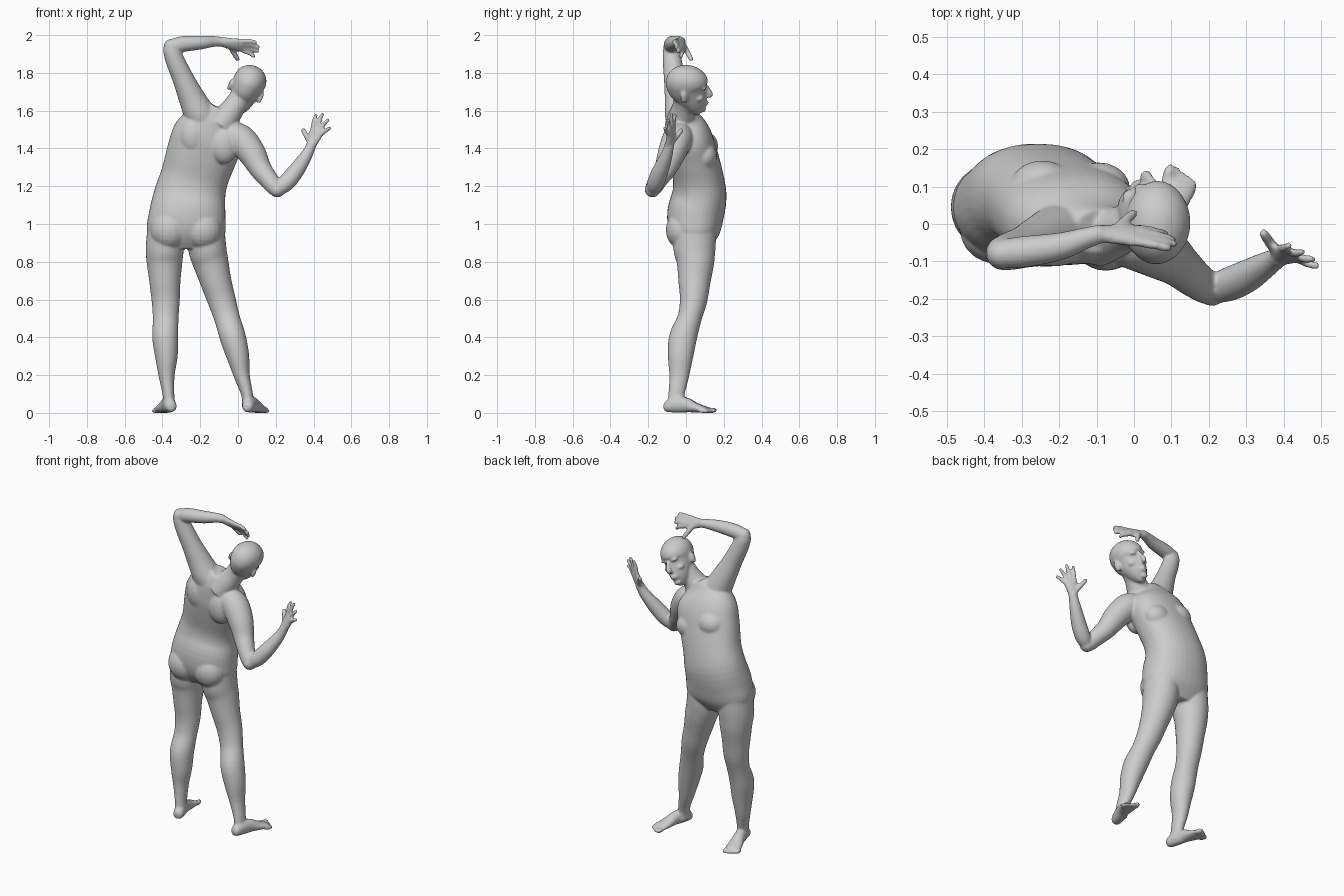
import bpy, bmesh, math
from mathutils import Vector, Matrix

bm = bmesh.new()
I = Matrix.Identity(4)


def catmull(rows, n=4):
    """Smooth rows of numbers with a Catmull-Rom spline."""
    out = []
    for i in range(len(rows) - 1):
        p = [rows[max(i - 1, 0)], rows[i], rows[i + 1], rows[min(i + 2, len(rows) - 1)]]
        for k in range(n):
            t = k / n
            out.append([0.5 * (2 * b + (c - a) * t + (2 * a - 5 * b + 4 * c - d) * t * t
                        + (3 * b - a - 3 * c + d) * t ** 3) for a, b, c, d in zip(*p)])
    return out + [list(rows[-1])]


def loft(rows, side=(1, 0, 0), mat=I, seg=24, power=1.0):
    """Elliptic tube through rows (x, y, z, half width, half depth)."""
    rows = catmull([r if len(r) == 5 else (*r, r[3]) for r in rows])
    pts = [Vector(r[:3]) for r in rows]
    rings = []
    for i, r in enumerate(rows):
        t = (pts[min(i + 1, len(pts) - 1)] - pts[max(i - 1, 0)]).normalized()
        s = Vector(side)
        a = (s - t * s.dot(t)).normalized()
        b = t.cross(a)
        ring = []
        for k in range(seg):
            c, d = math.cos(2 * math.pi * k / seg), math.sin(2 * math.pi * k / seg)
            c = math.copysign(abs(c) ** power, c)
            d = math.copysign(abs(d) ** power, d)
            ring.append(bm.verts.new(mat @ (pts[i] + a * c * r[3] + b * d * r[4])))
        rings.append(ring)
    for p, q in zip(rings, rings[1:]):
        for k in range(seg):
            j = (k + 1) % seg
            bm.faces.new((p[k], p[j], q[j], q[k]))
    bm.faces.new(rings[0][::-1])
    bm.faces.new(rings[-1])


def ball(loc, radii, mat=I, rot=I):
    bmesh.ops.create_uvsphere(bm, u_segments=20, v_segments=12, radius=1,
                              matrix=mat @ Matrix.Translation(loc) @ rot @ Matrix.Diagonal((*radii, 1)))


def finger(base, tip, r=0.0125, bend=(0, 0, 0)):
    a, b = Vector(base), Vector(tip)
    m = a.lerp(b, 0.5) + Vector(bend)
    side = (0.3, 0.9, 0.2)
    loft([(*(a - (b - a) * 0.25), r), (*a, r), (*m, r * 0.95), (*a.lerp(b, 0.92), r * 0.8),
          (*b, r * 0.4)], side, seg=10)


# torso, bent sideways
loft([(-.272, .045, .87, .14, .08), (-.275, .045, .95, .205, .132), (-.268, .05, 1.05, .203, .15),
      (-.255, .07, 1.15, .19, .145), (-.23, .064, 1.25, .179, .134), (-.192, .036, 1.37, .187, .13),
      (-.155, .01, 1.47, .188, .122), (-.122, -.015, 1.55, .145, .092), (-.09, -.02, 1.61, .075, .06)],
     seg=36, power=0.9)
# buttocks and chest
for x in (-.365, -.185):
    ball((x, -.015, .97), (.1, .092, .105))
ball((-.245, .1, 1.415), (.085, .07, .075))
ball((-.095, .095, 1.36), (.085, .07, .075))
# shoulder blades
ball((-.235, -.06, 1.47), (.075, .055, .1))
ball((-.075, -.07, 1.42), (.075, .055, .1))

# legs: z, y, half width, half depth, left x, right x
leg = [(.97, .045, .1, .115, -.38, -.17), (.87, .045, .101, .112, -.388, -.162),
       (.8, .05, .095, .1, -.389, -.145), (.7, .045, .083, .086, -.387, -.118),
       (.6, .04, .075, .073, -.383, -.087), (.5, .018, .068, .064, -.383, -.057),
       (.4, -.016, .069, .074, -.385, -.027), (.3, -.029, .06, .067, -.379, 0),
       (.2, -.036, .043, .053, -.378, .02), (.1, -.05, .031, .043, -.368, .048),
       (.03, -.055, .033, .045, -.362, .053)]
for col in (4, 5):
    loft([(r[col], r[1], r[0], r[2], r[3]) for r in leg])

# feet with toes, in foot space: y runs from heel to toe
for x, turn, s in ((-.35, .24, 1), (.045, -.32, -1)):
    m = Matrix.Translation((x, -.115, 0)) @ Matrix.Rotation(turn, 4, 'Z')
    loft([(0, 0, .032, .018, .018), (0, .015, .034, .03, .03), (0, .06, .045, .033, .043),
          (0, .12, .043, .034, .04), (0, .17, .03, .042, .027), (0, .22, .02, .047, .018),
          (0, .24, .017, .045, .014)], mat=m)
    for i in range(5):
        r = .015 if i == 0 else .0105
        ball((s * (.034 - i * .0185), .25 - .007 * max(i - 1, 0), r), (r, .03, r), m)

# neck
loft([(-.1, -.03, 1.52, .085), (-.055, -.022, 1.575, .07), (-.015, -.01, 1.63, .06),
      (.035, 0, 1.7, .06)], (0, 1, 0))

# head, in head space with ears at the origin
H = Matrix.Translation((.042, 0, 1.71)) @ Matrix.Rotation(math.radians(24), 4, 'Y')
loft([(0, .078, -.127, .018, .016), (0, .065, -.115, .036, .036), (0, .052, -.09, .053, .058),
      (0, .038, -.055, .065, .075), (0, .022, -.02, .073, .09), (0, .008, .015, .081, .105),
      (0, .004, .045, .087, .112), (0, .001, .08, .083, .103), (0, 0, .11, .065, .08),
      (0, 0, .13, .037, .046), (0, 0, .137, .014, .018)], mat=H, seg=32)
loft([(0, .108, .025, .009, .012), (0, .118, .0, .011, .014), (0, .127, -.025, .016, .017),
      (0, .117, -.037, .014, .01)], mat=H, seg=12)
ball((0, .104, -.068), (.026, .016, .009), H)
ball((0, .101, -.082), (.022, .014, .008), H)
ball((0, .09, -.11), (.023, .016, .016), H)
for s in (-1, 1):
    ball((s * .087, -.01, -.005), (.011, .02, .034), H, Matrix.Rotation(s * .3, 4, 'Z'))
    ball((s * .034, .095, .028), (.026, .016, .008), H)
    ball((s * .044, .07, -.025), (.025, .024, .018), H)

# raised arm
loft([(-.14, -.02, 1.5, .07), (-.2, -.03, 1.58, .082), (-.245, -.043, 1.67, .07),
      (-.29, -.06, 1.77, .057), (-.33, -.072, 1.86, .051), (-.352, -.078, 1.92, .045),
      (-.36, -.08, 1.945, .036)], (0, 1, 0))
ball((-.352, -.08, 1.94), (.042, .04, .042))
loft([(-.365, -.08, 1.935, .036), (-.3, -.075, 1.953, .042), (-.2, -.06, 1.962, .037),
      (-.13, -.038, 1.968, .029), (-.085, -.025, 1.967, .025)], (0, 1, 0))
loft([(-.095, -.026, 1.967, .025, .022), (-.04, -.028, 1.956, .036, .02),
      (0, -.03, 1.949, .042, .017), (.03, -.033, 1.944, .038, .013)], (.01, .035, -.048))
for base, tip in (((.03, -.015, 1.918), (.09, -.028, 1.885)), ((.035, -.025, 1.937), (.112, -.043, 1.912)),
                  ((.03, -.04, 1.955), (.116, -.055, 1.936)), ((.02, -.05, 1.97), (.1, -.066, 1.964))):
    finger(base, tip, bend=(.003, 0, .003))
finger((-.035, -.003, 1.93), (.002, .032, 1.866), .015)

# lowered arm
loft([(-.06, -.03, 1.475, .07), (.01, -.045, 1.452, .08), (.072, -.075, 1.378, .074),
      (.117, -.108, 1.297, .06), (.16, -.145, 1.24, .051), (.198, -.172, 1.192, .044),
      (.212, -.18, 1.175, .034)], (0, 1, 0))
ball((.208, -.177, 1.184), (.042, .042, .042))
loft([(.198, -.18, 1.178, .034), (.25, -.162, 1.215, .045), (.3, -.14, 1.273, .044),
      (.35, -.11, 1.345, .035), (.378, -.094, 1.395, .028), (.39, -.087, 1.425, .026)], (0, 1, 0))
loft([(.386, -.09, 1.415, .026, .021), (.4, -.083, 1.45, .035, .02),
      (.412, -.08, 1.48, .041, .017), (.419, -.08, 1.503, .036, .013)], (.05, -.03, -.03))
for base, tip in (((.395, -.065, 1.505), (.414, -.057, 1.585)), ((.415, -.075, 1.508), (.451, -.075, 1.59)),
                  ((.432, -.085, 1.497), (.481, -.095, 1.558)), ((.443, -.095, 1.478), (.494, -.113, 1.514))):
    finger(base, tip, bend=(-.002, -.003, .002))
finger((.37, -.06, 1.452), (.342, -.02, 1.505), .015)

# fuse all parts into one smooth skin
bmesh.ops.recalc_face_normals(bm, faces=bm.faces)
mesh = bpy.data.meshes.new("body")
bm.to_mesh(mesh)
bm.free()
body = bpy.data.objects.new("body", mesh)
bpy.context.collection.objects.link(body)
bpy.context.view_layer.objects.active = body
body.select_set(True)
fuse = body.modifiers.new("fuse", 'REMESH')
fuse.mode = 'VOXEL'
fuse.voxel_size = 0.007
fuse.use_smooth_shade = True
soft = body.modifiers.new("soften", 'SMOOTH')
soft.factor = 0.5
soft.iterations = 5
for name in ("fuse", "soften"):
    bpy.ops.object.modifier_apply(modifier=name)
low = min(v.co.z for v in body.data.vertices)
body.data.transform(Matrix.Translation((0, 0, -low)))
